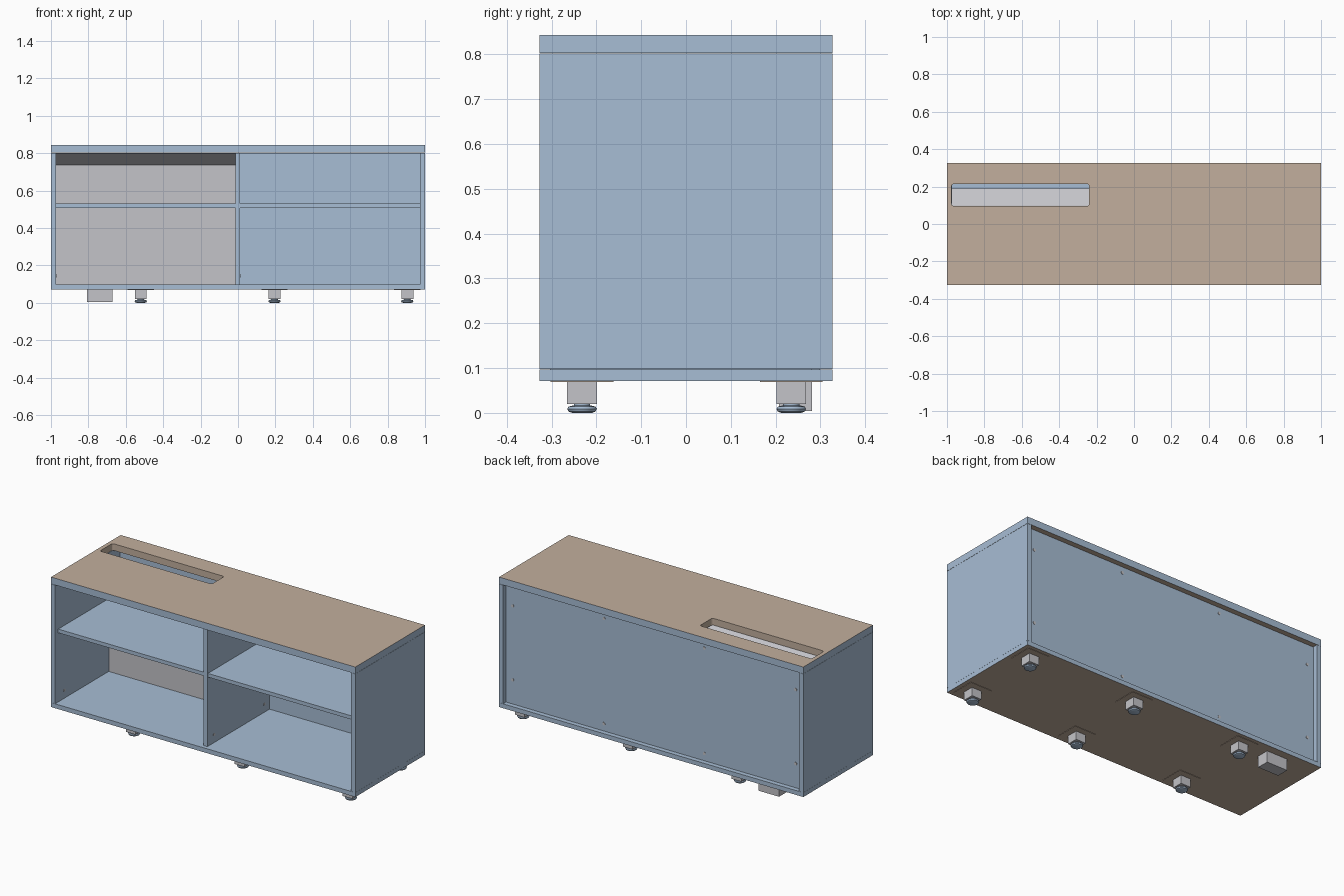
import bpy, bmesh, math
from mathutils import Vector

if "Cube" in bpy.data.objects:
    bpy.data.objects.remove(bpy.data.objects["Cube"])


def material(name, rgb):
    m = bpy.data.materials.new(name)
    m.diffuse_color = (*rgb, 1)
    m.use_nodes = True
    m.node_tree.nodes["Principled BSDF"].inputs["Base Color"].default_value = m.diffuse_color
    return m


BLUE = material("pale blue panel", (0.39, 0.51, 0.66))
TAN = material("tan board", (0.54, 0.43, 0.34))
GREY = material("light grey", (0.55, 0.55, 0.58))


def finish(name, bm, *mats):
    bmesh.ops.recalc_face_normals(bm, faces=bm.faces)
    me = bpy.data.meshes.new(name)
    bm.to_mesh(me)
    bm.free()
    for m in mats:
        me.materials.append(m)
    ob = bpy.data.objects.new(name, me)
    bpy.context.collection.objects.link(ob)
    return ob


def box(name, x, y, z, *mats):
    """Box from (min, max) pairs."""
    bm = bmesh.new()
    bmesh.ops.create_cube(bm, size=1)
    for v in bm.verts:
        v.co = Vector([(r[0] + r[1]) / 2 + c * (r[1] - r[0]) for c, r in zip(v.co, (x, y, z))])
    return finish(name, bm, *mats)


def lathe(name, loc, profile, mat, axis='Z', steps=32):
    """Revolve (radius, height) points, then turn onto the axis."""
    bm = bmesh.new()
    vs = [bm.verts.new((r, 0, h)) for r, h in profile]
    es = [bm.edges.new(p) for p in zip(vs, vs[1:])]
    bmesh.ops.spin(bm, geom=vs + es, cent=(0, 0, 0), axis=(0, 0, 1),
                   angle=math.tau, steps=steps, use_merge=True)
    bmesh.ops.remove_doubles(bm, verts=bm.verts, dist=1e-5)
    ob = finish(name, bm, mat)
    ob.location = loc
    ob.rotation_euler = {'Z': (0, 0, 0), 'X': (0, math.pi / 2, 0), 'Y': (-math.pi / 2, 0, 0)}[axis]
    for p in ob.data.polygons:
        p.use_smooth = True
    ob.data.set_sharp_from_angle(angle=math.radians(35))
    return ob


def rounded_rect(x0, x1, y0, y1, r, n):
    pts = []
    for i, (cx, cy) in enumerate(((x1 - r, y1 - r), (x0 + r, y1 - r), (x0 + r, y0 + r), (x1 - r, y0 + r))):
        for k in range(n + 1):
            a = math.pi / 2 * (i + k / n)
            pts.append((cx + r * math.cos(a), cy + r * math.sin(a)))
    return pts


D = 0.327
# top board with cable slot: blue outer edge, tan faces and slot walls
bm = bmesh.new()
edges = []
for loop in ([(-1, -D), (1, -D), (1, D), (-1, D)], rounded_rect(-0.975, -0.24, 0.096, 0.214, 0.012, 4)):
    vs = [bm.verts.new((x, y, 0.803)) for x, y in loop]
    edges += [bm.edges.new((vs[i - 1], vs[i])) for i in range(len(vs))]
bmesh.ops.triangle_fill(bm, edges=edges, use_beauty=True)
ext = bmesh.ops.extrude_face_region(bm, geom=bm.faces[:])
bmesh.ops.translate(bm, verts=[v for v in ext["geom"] if isinstance(v, bmesh.types.BMVert)], vec=(0, 0, 0.04))
top = finish("top_board", bm, BLUE, TAN)
for p in top.data.polygons:
    outer = abs(p.center.x) > 0.999 or abs(p.center.y) > D - 0.001
    p.material_index = 0 if outer else 1

# bottom board: tan underside
bottom = box("bottom_board", (-1, 1), (-D, D), (0.071, 0.097), BLUE, TAN)
for p in bottom.data.polygons:
    p.material_index = 1 if p.normal.z < -0.5 else 0

# carcass panels
for side, x in (("left", (-1, -0.973)), ("right", (0.973, 1))):
    box(side + "_side", x, (-D, D), (0.0975, 0.802), BLUE)
box("divider", (-0.014, 0.011), (-0.303, 0.28), (0.097, 0.802), BLUE)
box("back_panel", (-0.973, 0.973), (0.28, 0.299), (0.097, 0.8), BLUE)
box("left_shelf", (-0.973, -0.014), (-0.298, 0.177), (0.508, 0.53), BLUE)
box("right_shelf", (0.011, 0.973), (-0.298, 0.28), (0.508, 0.53), BLUE)

# grey inner panel in the left bay, bent forward under the slot
bm = bmesh.new()
profile = [(0.177, 0.097), (0.189, 0.097), (0.189, 0.745), (0.098, 0.802), (0.082, 0.802), (0.177, 0.738)]
face = bm.faces.new([bm.verts.new((-0.973, y, z)) for y, z in profile])
ext = bmesh.ops.extrude_face_region(bm, geom=[face])
bmesh.ops.translate(bm, verts=[v for v in ext["geom"] if isinstance(v, bmesh.types.BMVert)], vec=(0.959, 0, 0))
finish("inner_cable_panel", bm, GREY)

# feet: mounting plate, block, stem and round pad
for x in (-0.52, 0.195, 0.905):
    for y in (-0.232, 0.235):
        box("foot_plate", (x - 0.07, x + 0.07), (y - 0.07, y + 0.07), (0.069, 0.0712), TAN)
        box("foot_block", (x - 0.032, x + 0.032), (y - 0.033, y + 0.033), (0.02, 0.0695), GREY)
        lathe("foot_pad", (x, y, 0),
              [(0, 0), (0.022, 0), (0.03, 0.003), (0.033, 0.009), (0.03, 0.014),
               (0.018, 0.017), (0.018, 0.021), (0, 0.021)], BLUE)

# power box underneath
box("power_box", (-0.808, -0.672), (0.208, 0.281), (0.004, 0.071), GREY)

# screw heads on the back panel and inside the bays
HEAD = [(0, -0.002), (0.009, -0.002), (0.009, 0.002), (0, 0.002)]
for x, zs in ((0.93, (0.24, 0.68)), (0.33, (0.14, 0.765)), (-0.33, (0.14, 0.765)), (-0.93, (0.24, 0.68))):
    for z in zs:
        lathe("back_screw", (x, 0.299, z), HEAD, GREY, 'Y', 12)
for x in (-0.973, 0.011):
    for y in (-0.24, 0.233):
        if x > -0.9 or y < 0:
            lathe("side_screw", (x, y, 0.145), HEAD, GREY, 'X', 12)
